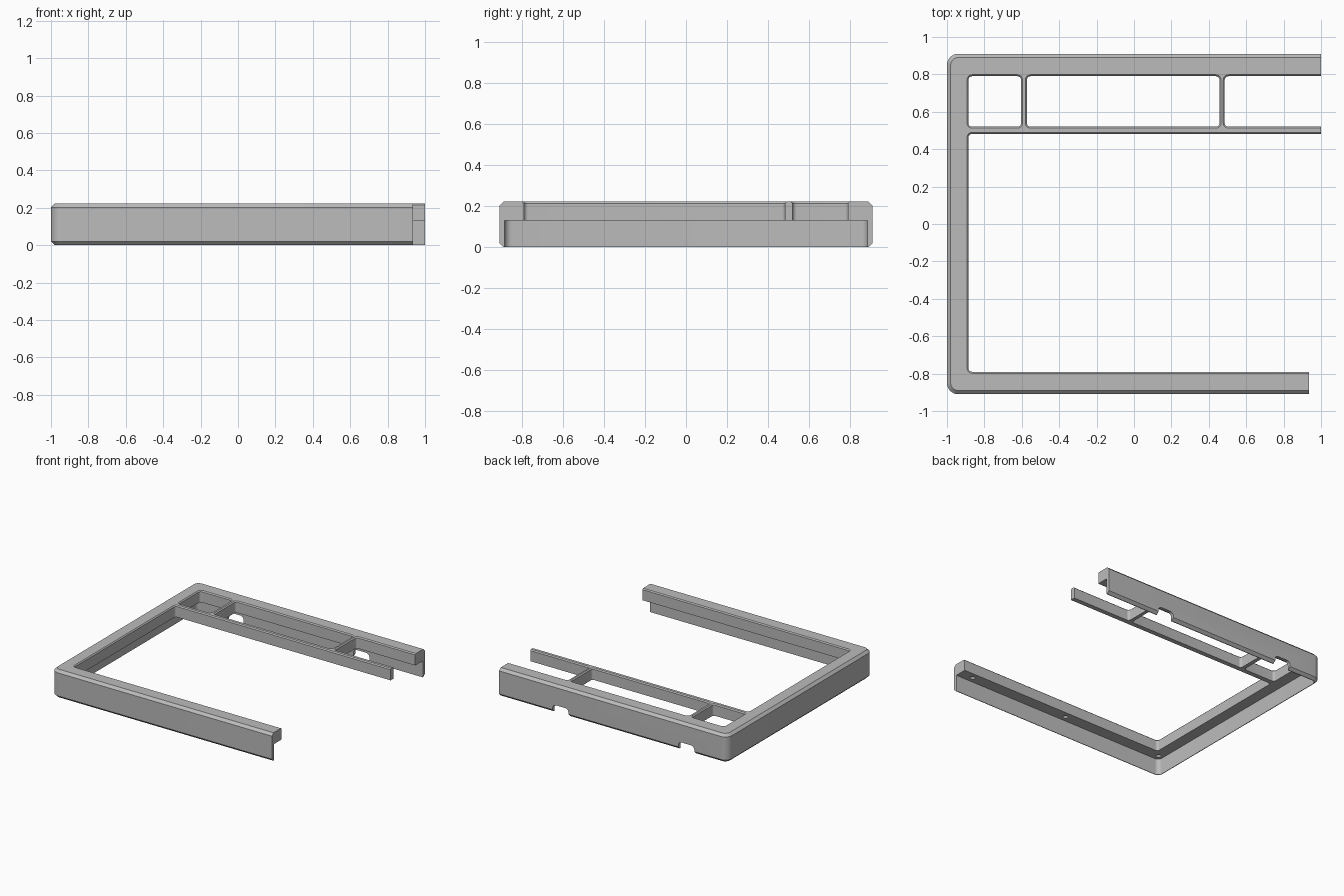
import bpy, bmesh, math
from mathutils import Matrix

cube = bpy.data.objects.get("Cube")
if cube:
    bpy.data.objects.remove(cube, do_unlink=True)

HEIGHT, LEDGE = 0.222, 0.13      # overall height, underside of the rim
OUTER_Y, INNER_Y, INNER_X = 0.91, 0.79, -0.885
FAR = 1.4                        # overshoot past the open end


def rounded_loop(x0, x1, y0, y1, r, inset, steps=8):
    """Rounded rectangle outline; a negative inset grows it."""
    r = r - inset
    x0, x1, y0, y1 = x0 + inset, x1 - inset, y0 + inset, y1 - inset
    centres = [(x1 - r, y1 - r), (x0 + r, y1 - r), (x0 + r, y0 + r), (x1 - r, y0 + r)]
    pts = []
    for q, (cx, cy) in enumerate(centres):
        for i in range(steps + 1):
            a = (q + i / steps) * math.pi / 2
            pts.append((cx + r * math.cos(a), cy + r * math.sin(a)))
    return pts


def to_object(name, bm):
    bmesh.ops.recalc_face_normals(bm, faces=bm.faces)
    mesh = bpy.data.meshes.new(name)
    bm.to_mesh(mesh)
    bm.free()
    obj = bpy.data.objects.new(name, mesh)
    bpy.context.collection.objects.link(obj)
    return obj


def loft(name, rect, r, levels, matrix=Matrix()):
    """Stack rounded outlines, given as (inset, z) levels, into a solid."""
    bm = bmesh.new()
    rings = [[bm.verts.new((x, y, z)) for x, y in rounded_loop(*rect, r, inset)]
             for inset, z in levels]
    n = len(rings[0])
    for a, b in zip(rings, rings[1:]):
        for i in range(n):
            j = (i + 1) % n
            bm.faces.new((a[i], a[j], b[j], b[i]))
    bm.faces.new(rings[0][::-1])
    bm.faces.new(rings[-1])
    bm.transform(matrix)
    return to_object(name, bm)


def box(name, x0, x1, y0, y1, z0, z1):
    bm = bmesh.new()
    place = Matrix.Translation(((x0 + x1) / 2, (y0 + y1) / 2, (z0 + z1) / 2))
    size = Matrix.Diagonal((x1 - x0, y1 - y0, z1 - z0, 1))
    bmesh.ops.create_cube(bm, size=1, matrix=place @ size)
    return to_object(name, bm)


def cut(target, cutter):
    cutter.hide_render = True
    mod = target.modifiers.new("cut", 'BOOLEAN')
    mod.operation, mod.solver, mod.object = 'DIFFERENCE', 'EXACT', cutter
    bpy.context.view_layer.objects.active = target
    bpy.ops.object.modifier_apply(modifier=mod.name)
    bpy.data.objects.remove(cutter, do_unlink=True)


# Chamfered outer block
c = 0.02
frame = loft("frame", (-1, FAR - 0.1, -OUTER_Y, OUTER_Y), 0.06,
             [(c, 0), (0, c), (0, HEIGHT - c), (c, HEIGHT)])

# Hollow underside leaving a thin skirt wall
cut(frame, loft("cavity", (-0.975, FAR, -0.885, 0.885), 0.035, [(0, -0.1), (0, LEDGE)]))

# Main opening and the three rear pockets, chamfered at the top
openings = [(INNER_X, FAR, -INNER_Y, 0.482),
            (INNER_X, -0.604, 0.52, INNER_Y),
            (-0.573, 0.457, 0.52, INNER_Y),
            (0.485, FAR, 0.52, INNER_Y)]
for rect in openings:
    cut(frame, loft("opening", rect, 0.02,
                    [(0, 0.05), (0, HEIGHT - 0.008), (-0.03, HEIGHT + 0.022)]))

# Open end: everything stops at x = 1, the front rail a little earlier
cut(frame, box("end_trim", 1, 2, -2, 2, -1, 1))
cut(frame, box("front_rail_trim", 0.935, 2, -2, 0, -1, 1))

# Cable notches in the rear skirt
for x in (-0.64, 0.462):
    cut(frame, loft("notch", (x - 0.07, x + 0.07, -0.1, 0.062), 0.03,
                    [(0, -1), (0, -0.8)], Matrix.Rotation(math.pi / 2, 4, 'X')))

# Screw holes in the underside of the front and rear rails
for y in (-0.84, 0.84):
    for x in (-0.935, -0.057, 0.82):
        bm = bmesh.new()
        bmesh.ops.create_cone(bm, cap_ends=True, segments=20, radius1=0.018, radius2=0.018,
                              depth=0.12, matrix=Matrix.Translation((x, y, LEDGE)))
        cut(frame, to_object("screw_hole", bm))

# Plain grey finish
grey = bpy.data.materials.new("grey")
grey.use_nodes = True
colour = (0.5, 0.5, 0.5, 1)
grey.diffuse_color = colour
grey.node_tree.nodes["Principled BSDF"].inputs["Base Color"].default_value = colour
frame.data.materials.clear()
frame.data.materials.append(grey)

bpy.ops.object.select_all(action='DESELECT')
frame.select_set(True)
bpy.context.view_layer.objects.active = frame
bpy.ops.object.shade_smooth_by_angle(angle=math.radians(30))
